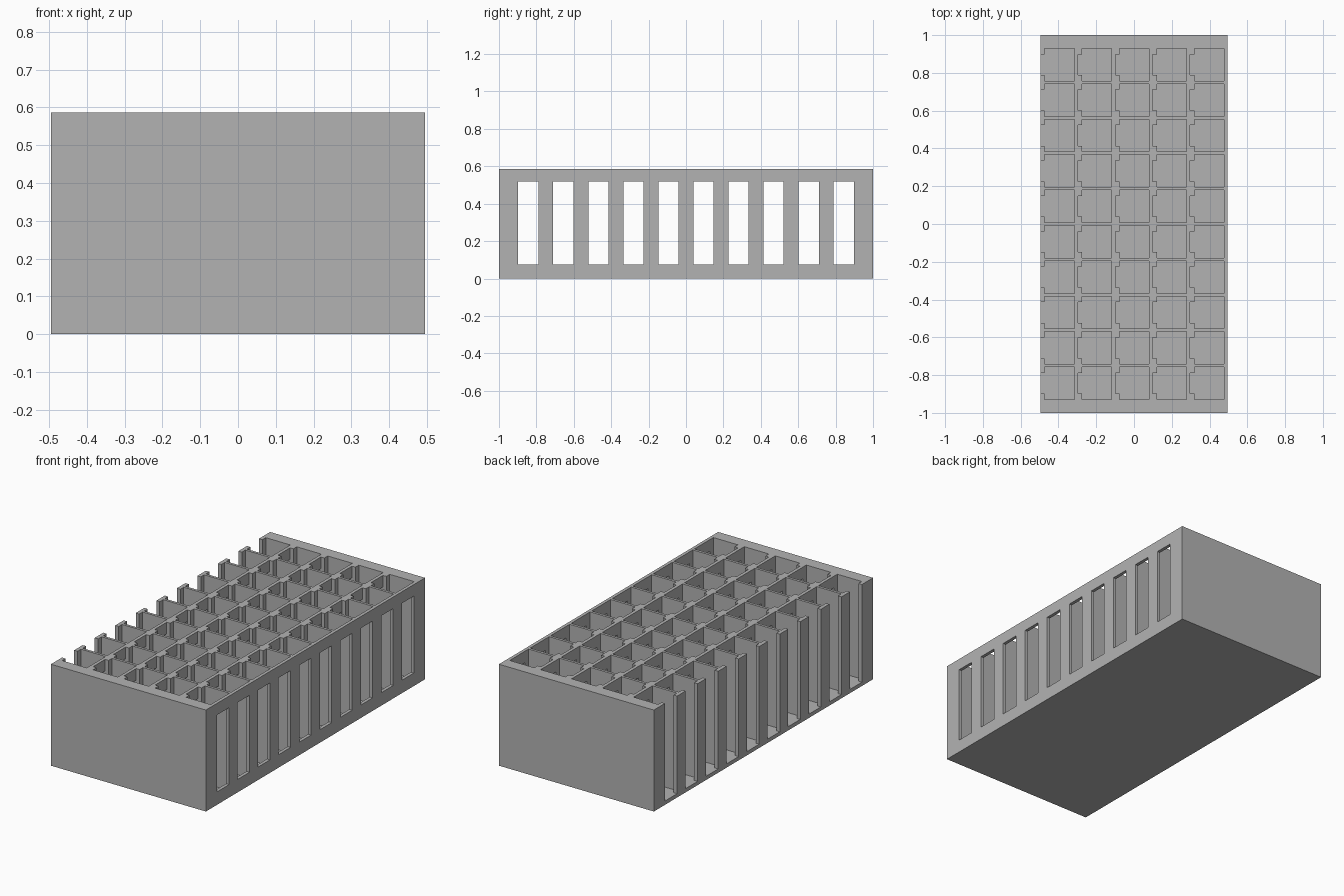
import bpy, bmesh

cube = bpy.data.objects.get("Cube")
if cube:
    bpy.data.objects.remove(cube, do_unlink=True)

# Overall size and cell layout
HX, HY, H = 0.495, 1.0, 0.586
COLS, ROWS = 5, 10
PITCH_X, PITCH_Y = 0.198, 0.1874
FLOOR = 0.022
NOTCH, CELL_END = 0.022, 0.179
CELL_HALF, NOTCH_HALF, SLOT_HALF = 0.086, 0.055, 0.054
SLOT_Z = (0.075, 0.519)

grey = bpy.data.materials.new("plain grey")
grey.use_nodes = True
colour = (0.45, 0.45, 0.45, 1)
grey.diffuse_color = colour
grey.node_tree.nodes["Principled BSDF"].inputs["Base Color"].default_value = colour


def prism(bm, outline, z0, z1):
    """Closed upright prism over a counter-clockwise outline."""
    low = [bm.verts.new((x, y, z0)) for x, y in outline]
    high = [bm.verts.new((x, y, z1)) for x, y in outline]
    bm.faces.new(low[::-1])
    bm.faces.new(high)
    n = len(outline)
    for i in range(n):
        j = (i + 1) % n
        bm.faces.new((low[i], low[j], high[j], high[i]))


def rectangle(x0, x1, y0, y1):
    return [(x0, y0), (x1, y0), (x1, y1), (x0, y1)]


def make(name, solids):
    bm = bmesh.new()
    for outline, z0, z1 in solids:
        prism(bm, outline, z0, z1)
    mesh = bpy.data.meshes.new(name)
    bm.to_mesh(mesh)
    bm.free()
    mesh.materials.append(grey)
    obj = bpy.data.objects.new(name, mesh)
    bpy.context.collection.objects.link(obj)
    return obj


# Solid block
tray = make("cell_tray", [(rectangle(-HX, HX, -HY, HY), 0, H)])

# Cells with a notch on their right wall; the outer column is open to the side
cells, slots = [], []
for r in range(ROWS):
    y = (r - (ROWS - 1) / 2) * PITCH_Y
    for c in range(COLS):
        x = -HX + c * PITCH_X
        a, b, d = x - (0.05 if c == 0 else 0), x + NOTCH, x + CELL_END
        outline = [(b, y - CELL_HALF), (d, y - CELL_HALF),
                   (d, y + CELL_HALF), (b, y + CELL_HALF),
                   (b, y + NOTCH_HALF), (a, y + NOTCH_HALF),
                   (a, y - NOTCH_HALF), (b, y - NOTCH_HALF)]
        cells.append((outline, FLOOR, H + 0.1))
    # Windows run through every cross wall of the row
    slots.append((rectangle(-HX - 0.1, HX + 0.1, y - SLOT_HALF, y + SLOT_HALF), *SLOT_Z))

# Cut the cells, then the windows
for cutter in (make("cell_cutter", cells), make("window_cutter", slots)):
    cutter.hide_render = True
    mod = tray.modifiers.new(cutter.name, 'BOOLEAN')
    mod.operation = 'DIFFERENCE'
    mod.solver = 'EXACT'
    mod.object = cutter
    bpy.context.view_layer.objects.active = tray
    bpy.ops.object.modifier_apply(modifier=mod.name)
    bpy.data.objects.remove(cutter, do_unlink=True)
